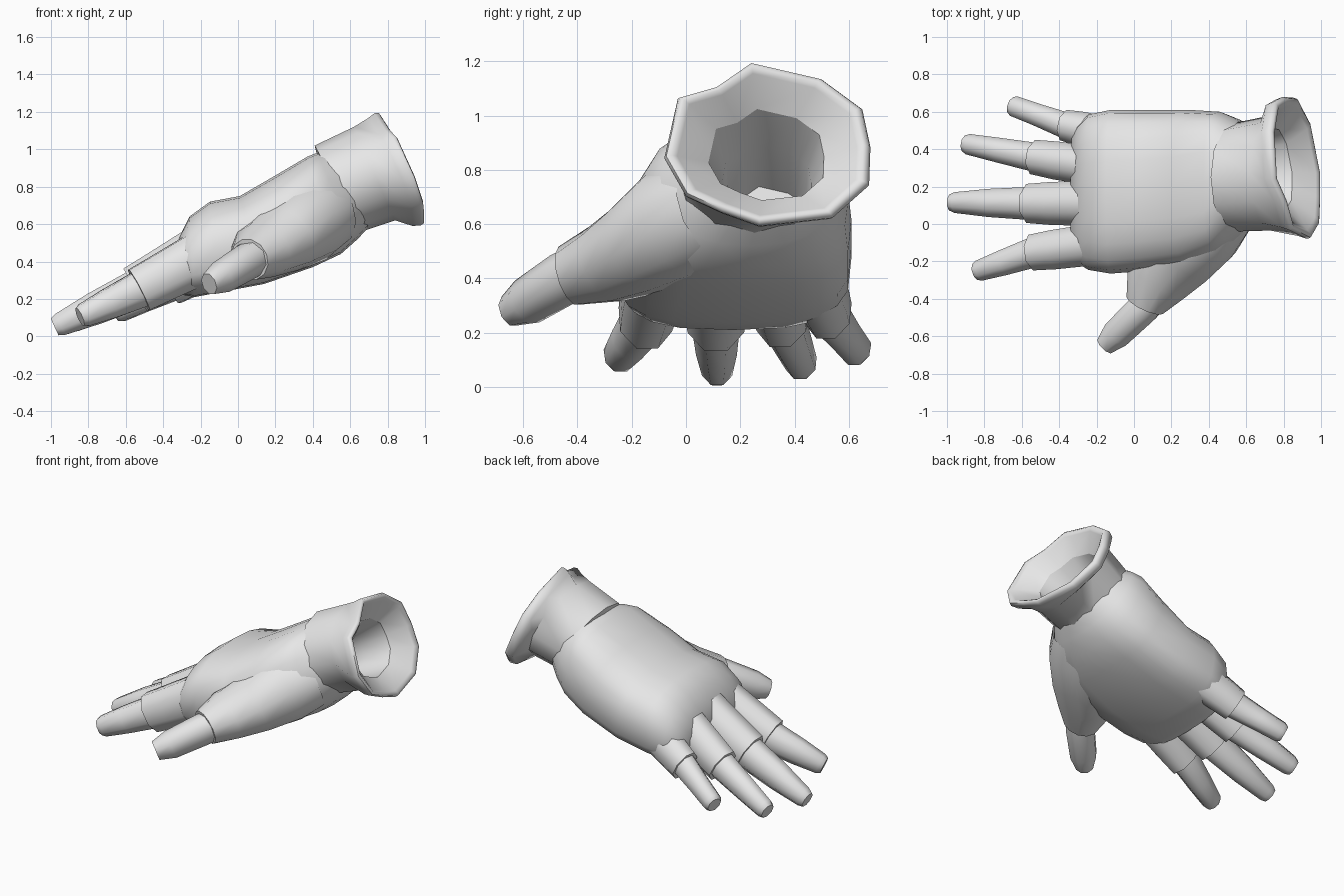
import bpy, bmesh
from math import cos, sin, pi, radians
from mathutils import Vector

cube = bpy.data.objects.get("Cube")
if cube:
    bpy.data.objects.remove(cube, do_unlink=True)

GREY = (0.8, 0.8, 0.8, 1.0)
fabric = bpy.data.materials.new("light grey fabric")
fabric.use_nodes = True
fabric.diffuse_color = GREY
fabric.node_tree.nodes["Principled BSDF"].inputs["Base Color"].default_value = GREY


def loft(name, rings, angle=55, cap=True, inward=False):
    """Skin a list of equal-length point rings and shade it smooth."""
    bm = bmesh.new()
    loops = [[bm.verts.new(p) for p in ring] for ring in rings]
    n = len(loops[0])
    for a, b in zip(loops, loops[1:]):
        for i in range(n):
            j = (i + 1) % n
            bm.faces.new((a[i], a[j], b[j], b[i]))
    if cap:
        bm.faces.new(loops[-1])
    bmesh.ops.recalc_face_normals(bm, faces=bm.faces)
    if inward:
        bmesh.ops.reverse_faces(bm, faces=bm.faces)
    mesh = bpy.data.meshes.new(name)
    bm.to_mesh(mesh)
    bm.free()
    mesh.materials.append(fabric)
    obj = bpy.data.objects.new(name, mesh)
    bpy.context.collection.objects.link(obj)
    bpy.ops.object.select_all(action='DESELECT')
    obj.select_set(True)
    bpy.context.view_layer.objects.active = obj
    bpy.ops.object.shade_smooth_by_angle(angle=radians(angle))


def section(top, bottom, y0, y1, sides, over=2.0, under=2.0):
    """Tilted section from its top and bottom (x, z) and y range; over/under set squareness."""
    top, bottom = Vector((top[0], 0, top[1])), Vector((bottom[0], 0, bottom[1]))
    mid, up = (top + bottom) / 2, (top - bottom) / 2
    side = Vector((0, (y1 - y0) / 2, 0))
    mid.y = (y0 + y1) / 2
    ring = []
    for i in range(sides):
        c, s = cos(2 * pi * i / sides), sin(2 * pi * i / sides)
        e = 2 / (over if s > 0 else under)
        ring.append(mid + side * (abs(c) ** e * (1 if c > 0 else -1))
                    + up * (abs(s) ** e * (1 if s > 0 else -1)))
    return ring


def tube(name, path, sides=8):
    """Loft along (centre, half width, half height) stations."""
    points = [Vector(p) for p, _, _ in path]
    rings = []
    for i, (_, w, h) in enumerate(path):
        along = (points[min(i + 1, len(path) - 1)] - points[max(i - 1, 0)]).normalized()
        side = along.cross(Vector((0, 0, 1))).normalized()
        up = side.cross(along)
        rings.append([points[i] + side * w * cos(a) + up * h * sin(a)
                      for a in ((k + 0.5) * 2 * pi / sides for k in range(sides))])
    loft(name, rings)


# Hand body, from wrist to knuckles
loft("palm", [
    section((0.48, 1.00), (0.70, 0.585), -0.02, 0.53, 20, 2.1, 2.1),
    section((0.42, 0.98), (0.64, 0.52), -0.09, 0.57, 20, 2.6, 2.3),
    section((0.37, 0.96), (0.55, 0.44), -0.15, 0.60, 20, 2.8, 2.6),
    section((0.20, 0.86), (0.40, 0.37), -0.22, 0.61, 20, 2.5, 3.2),
    section((0.01, 0.75), (0.14, 0.28), -0.25, 0.61, 20, 2.4, 3.4),
    section((-0.15, 0.72), (-0.10, 0.235), -0.265, 0.61, 20, 2.4, 3.4),
    section((-0.26, 0.64), (-0.23, 0.21), -0.245, 0.585, 20, 2.4, 3.0),
    section((-0.31, 0.54), (-0.29, 0.22), -0.21, 0.53, 20, 2.4, 2.6),
    section((-0.34, 0.46), (-0.32, 0.27), -0.16, 0.47, 20, 2.2, 2.2),
])

# Flared cuff with a wavy rolled rim, and the hollow behind it
outline = [(0.68, 0.89), (0.65, 1.03), (0.50, 1.14), (0.24, 1.20), (0.11, 1.11),
           (-0.03, 1.07), (-0.08, 0.85), (0.0, 0.71), (0.13, 0.65), (0.27, 0.60),
           (0.54, 0.63), (0.675, 0.75)]


def rim(scale, inward, drop=0.35):
    ring = []
    for y, z in outline:
        y, z = 0.29 + (y - 0.29) * scale, 0.88 + (z - 0.88) * scale
        ring.append(Vector((1.29 - 0.42 * z - 0.15 * y - inward, y, z - drop * inward)))
    return ring


loft("cuff", [
    section((0.42, 0.98), (0.66, 0.59), -0.01, 0.52, 12),
    section((0.41, 1.02), (0.66, 0.56), -0.04, 0.54, 12),
    section((0.62, 1.12), (0.84, 0.62), -0.035, 0.58, 12),
    rim(0.96, 0.06),
    rim(1.0, 0.02),
    rim(0.98, 0.0),
    rim(0.93, -0.005),
    rim(0.87, 0.01),
    rim(0.56, 0.10),
], angle=60, cap=False)
loft("cuff_hollow", [rim(0.56, 0.10), rim(0.44, 0.26, 0.5), rim(0.42, 0.46, 0.6)],
     inward=True)

# Fingers: knuckle centre, sleeve end centre, tip centre, sleeve half width
fingers = {
    "index": ((-0.22, -0.11, 0.41), (-0.53, -0.15, 0.248), (-0.845, -0.255, 0.103), 0.104),
    "middle": ((-0.22, 0.11, 0.43), (-0.55, 0.11, 0.248), (-0.98, 0.115, 0.05), 0.113),
    "ring": ((-0.22, 0.31, 0.42), (-0.52, 0.355, 0.248), (-0.905, 0.43, 0.074), 0.10),
    "little": ((-0.15, 0.48, 0.38), (-0.36, 0.525, 0.27), (-0.655, 0.635, 0.128), 0.09),
}
for name, (base, end, tip, r) in fingers.items():
    base, end, tip = Vector(base), Vector(end), Vector(tip)
    tube(name + "_sleeve", [
        (base, r * 1.15, r * 1.45),
        (base.lerp(end, 0.6), r * 1.1, r * 1.32),
        (end, r, r * 1.25),
    ])
    tube(name + "_finger", [
        (end.lerp(base, 0.3), r * 0.84, r),
        (end, r * 0.84, r),
        (end.lerp(tip, 0.5), r * 0.72, r * 0.84),
        (end.lerp(tip, 0.93), 0.06, 0.067),
        (tip, 0.046, 0.053),
    ])

# Thumb: wide base blending into the palm, then the tip
tube("thumb_sleeve", [
    ((0.46, 0.10, 0.66), 0.21, 0.20),
    ((0.37, -0.02, 0.61), 0.225, 0.225),
    ((0.24, -0.15, 0.52), 0.22, 0.185),
    ((0.125, -0.29, 0.455), 0.185, 0.15),
    ((0.06, -0.43, 0.41), 0.11, 0.115),
], 12)
tube("thumb_finger", [
    ((0.12, -0.38, 0.44), 0.085, 0.095),
    ((0.05, -0.45, 0.40), 0.092, 0.10),
    ((-0.09, -0.585, 0.315), 0.085, 0.09),
    ((-0.155, -0.65, 0.28), 0.055, 0.062),
])
